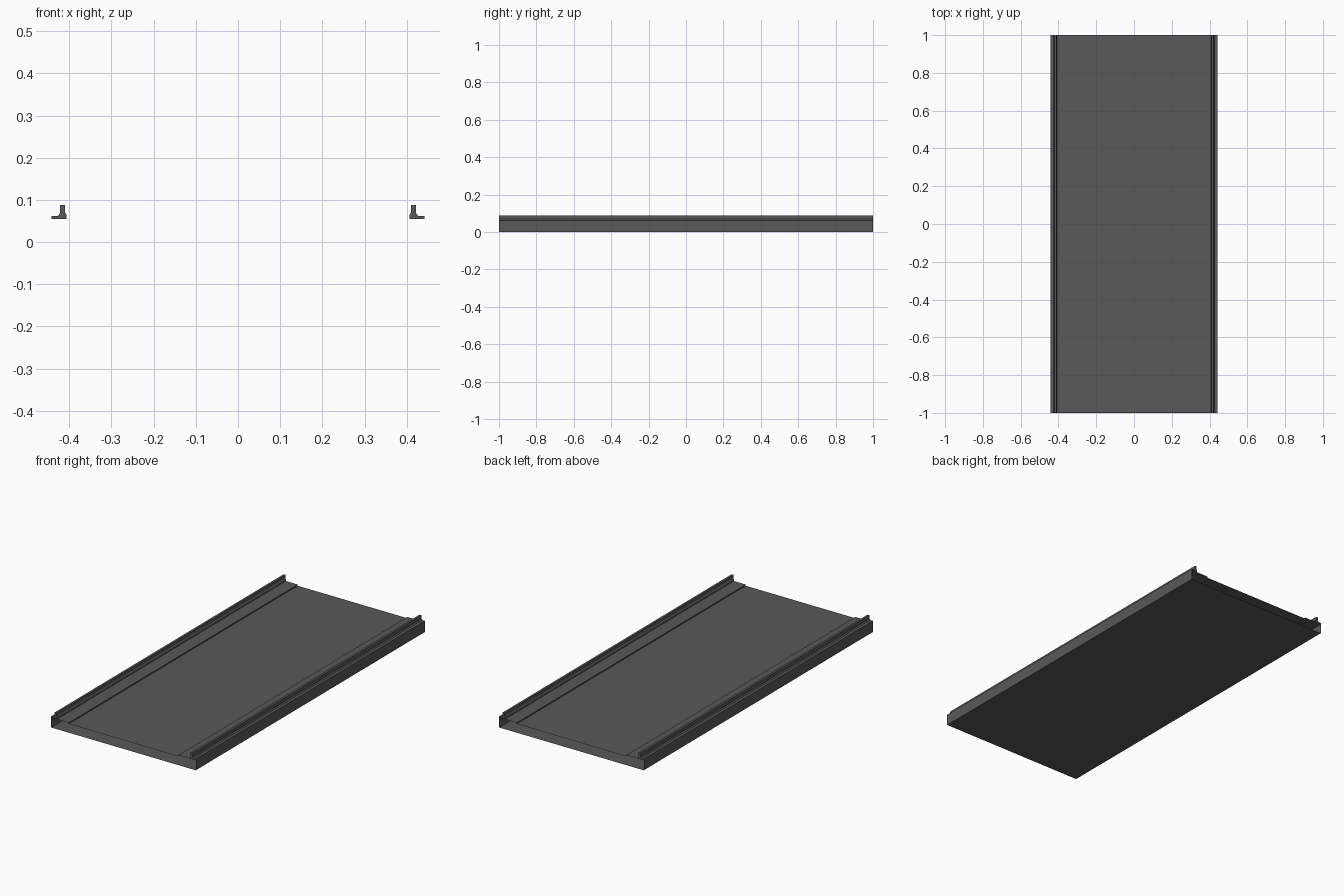
import bpy, bmesh

if "Cube" in bpy.data.objects:
    bpy.data.objects.remove(bpy.data.objects["Cube"])

HALF_LENGTH = 1.0

dark = bpy.data.materials.new("dark_grey")
dark.diffuse_color = (0.1, 0.1, 0.1, 1)
dark.use_nodes = True
dark.node_tree.nodes["Principled BSDF"].inputs["Base Color"].default_value = dark.diffuse_color


def extrude_profile(name, profile, capped):
    """Sweep a closed x-z profile along the full length in y."""
    bm = bmesh.new()
    front = [bm.verts.new((x, -HALF_LENGTH, z)) for x, z in profile]
    back = [bm.verts.new((x, HALF_LENGTH, z)) for x, z in profile]
    n = len(profile)
    for i in range(n):
        j = (i + 1) % n
        # counter-clockwise profile seen from the front: normals point outward
        bm.faces.new((front[i], back[i], back[j], front[j])).normal_flip()
    if capped:
        bm.faces.new(front)
        bm.faces.new(back[::-1])
    mesh = bpy.data.meshes.new(name)
    bm.normal_update()
    bm.to_mesh(mesh)
    bm.free()
    mesh.materials.append(dark)
    obj = bpy.data.objects.new(name, mesh)
    bpy.context.collection.objects.link(obj)
    return obj


# Hollow deck, open at both ends, with a shallow recess along the middle
W, TOP, RECESS, STEP = 0.442, 0.055, 0.048, 0.335
extrude_profile("deck", [(-W, 0), (W, 0), (W, TOP), (STEP, TOP), (STEP, RECESS),
                         (-STEP, RECESS), (-STEP, TOP), (-W, TOP)], False)

# Edge rails: flat foot on the outside, sloped shoulders and an upright web
rail = [(0.407, 0.055), (W, 0.055), (W, 0.062), (0.427, 0.062), (0.422, 0.069),
        (0.422, 0.088), (0.410, 0.088), (0.410, 0.070), (0.407, 0.065)]
extrude_profile("right_rail", rail, True)
extrude_profile("left_rail", [(-x, z) for x, z in reversed(rail)], True)
